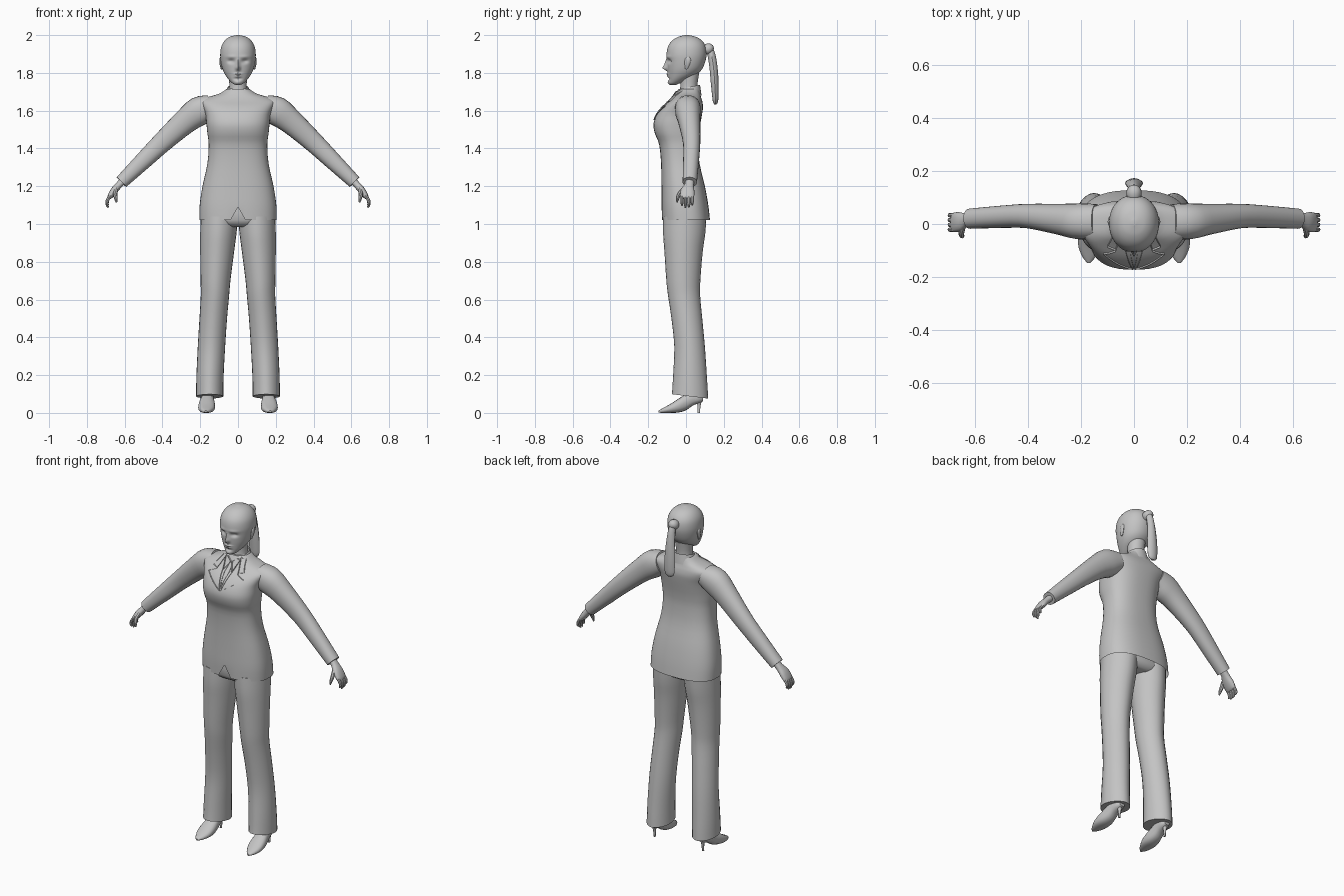
import bpy, bmesh, math
from mathutils import Vector
from mathutils.bvhtree import BVHTree

if "Cube" in bpy.data.objects:
    bpy.data.objects.remove(bpy.data.objects["Cube"])

grey = bpy.data.materials.new("plain_grey")
grey.use_nodes = True
grey.diffuse_color = (0.55, 0.55, 0.55, 1)
grey.node_tree.nodes["Principled BSDF"].inputs["Base Color"].default_value = grey.diffuse_color

SIDES = (("left", 1), ("right", -1))


def finish(name, bm, angle=40):
    bmesh.ops.recalc_face_normals(bm, faces=bm.faces)
    mesh = bpy.data.meshes.new(name)
    bm.to_mesh(mesh)
    bm.free()
    mesh.materials.append(grey)
    ob = bpy.data.objects.new(name, mesh)
    bpy.context.scene.collection.objects.link(ob)
    bpy.ops.object.select_all(action='DESELECT')
    ob.select_set(True)
    bpy.context.view_layer.objects.active = ob
    bpy.ops.object.shade_smooth_by_angle(angle=math.radians(angle))
    return ob


def resample(rows, steps):
    """Catmull-Rom interpolation of rows of numbers."""
    if steps < 2:
        return rows
    out = []
    for i in range(len(rows) - 1):
        quad = zip(rows[max(i - 1, 0)], rows[i], rows[i + 1], rows[min(i + 2, len(rows) - 1)])
        quad = list(quad)
        for k in range(steps):
            t = k / steps
            out.append([b + t * ((c - a) + t * ((2*a - 5*b + 4*c - d) + t * (3*b - a - 3*c + d))) / 2
                        for a, b, c, d in quad])
    return out + [rows[-1]]


def sweep(name, rows, ref=(0, 1, 0), along=None, n=16, power=2, steps=3, caps=(1, 1), shape=None, angle=40):
    """Loft rounded sections: each row is centre x, y, z, radius across, radius along ref."""
    rows = resample(rows, steps)
    bm = bmesh.new()
    rings = []
    for i, (x, y, z, ru, rv) in enumerate(rows):
        a, b = rows[max(i - 1, 0)], rows[min(i + 1, len(rows) - 1)]
        d = Vector(along) if along else (Vector(b[:3]) - Vector(a[:3])).normalized()
        v = Vector(ref)
        v = (v - d * v.dot(d)).normalized()
        u = v.cross(d)
        ring = []
        for k in range(n):
            t = math.tau * k / n
            c, s = math.cos(t), math.sin(t)
            c, s = [math.copysign(abs(q) ** (2 / power), q) if abs(q) > 1e-6 else 0 for q in (c, s)]
            p = Vector((x, y, z)) + u * (ru * c) + v * (rv * s)
            ring.append(bm.verts.new(p))
        rings.append(ring)
    for r, q in zip(rings, rings[1:]):
        for k in range(n):
            bm.faces.new((r[k], r[(k + 1) % n], q[(k + 1) % n], q[k]))
    for wanted, ring in zip(caps, (rings[0], rings[-1])):
        if wanted:
            bm.faces.new(ring)
    if shape:
        for vert in bm.verts:
            shape(vert.co)
    return finish(name, bm, angle)


def slices(name, rows, **options):
    """Loft of level sections: each row is z, low x, high x, front y, back y."""
    rows = [((a + b) / 2, (f + k) / 2, z, abs(b - a) / 2, (k - f) / 2) for z, a, b, f, k in rows]
    return sweep(name, rows, along=(0, 0, 1), **options)


def level(rows):
    return [(z, -w, w, f, b) for z, w, f, b in rows]


# Jacket body, open at the hem with a notch in the front
def hem_notch(p):
    if p.y < 0 and p.z < 1.09:
        p.z = max(p.z, 1.09 - 1.8 * abs(p.x))


jacket = slices("jacket", level([
    (1.02, .205, -.127, .127), (1.1, .203, -.13, .118), (1.2, .188, -.13, .1),
    (1.32, .162, -.132, .072), (1.42, .155, -.142, .064), (1.48, .162, -.165, .068),
    (1.53, .167, -.172, .076), (1.58, .172, -.155, .085), (1.62, .188, -.125, .09),
    (1.65, .2, -.09, .086), (1.67, .165, -.07, .08), (1.69, .1, -.055, .075),
    (1.715, .06, -.04, .07)]), n=48, power=2.5, caps=(0, 1), shape=hem_notch)

# Hips inside the jacket
slices("trouser_seat", level([(.985, .1, -.08, .07), (1.02, .185, -.115, .1), (1.15, .18, -.115, .095)]),
       n=32, power=2.4)

# Lapels and shirt collar as thin plates laid on the chest
bm = bmesh.new()
bm.from_mesh(jacket.data)
chest = BVHTree.FromBMesh(bm)
bm.free()


def plate(name, outline, s, gap):
    bm = bmesh.new()
    bm.faces.new([bm.verts.new((s * x, 0, z)) for x, z in outline])
    bmesh.ops.triangulate(bm, faces=bm.faces)
    bmesh.ops.subdivide_edges(bm, edges=bm.edges, cuts=5, use_grid_fill=True)
    for v in bm.verts:
        hit = chest.ray_cast(Vector((v.co.x, -1, v.co.z)), Vector((0, 1, 0)))[0]
        v.co.y = (hit.y if hit else -.04) - gap
    front = list(bm.faces)
    extra = bmesh.ops.extrude_face_region(bm, geom=front)["geom"]
    for v in extra:
        if isinstance(v, bmesh.types.BMVert):
            v.co.y += gap + .002
    bmesh.ops.delete(bm, geom=[f for f in front if f.is_valid], context='FACES_ONLY')
    bmesh.ops.delete(bm, geom=[e for e in bm.edges if not e.link_faces], context='EDGES')
    finish(name, bm, 35)


for side, s in SIDES:
    plate(side + "_lapel", [(.004, 1.55), (.115, 1.622), (.07, 1.64), (.048, 1.7)], s, .006)
    plate(side + "_upper_collar", [(.07, 1.644), (.1, 1.652), (.07, 1.705), (.045, 1.71)], s, .007)
    plate(side + "_shirt_collar", [(.002, 1.685), (.028, 1.645), (.048, 1.7), (.03, 1.705)], s, .009)
plate("neck_tie", [(0, 1.56), (.014, 1.64), (.008, 1.685), (-.008, 1.685), (-.014, 1.64)], 1, .004)


# Standing collar, higher at the back of the neck
def collar_tilt(p):
    p.z += .2 * (p.y - .03)


slices("collar", level([(1.67, .085, -.062, .082), (1.7, .068, -.052, .078), (1.728, .054, -.04, .074)]),
       n=32, caps=(0, 0), shape=collar_tilt)
slices("neck", level([(1.66, .055, -.04, .065), (1.73, .046, -.03, .06), (1.8, .05, -.035, .07)]), n=24)

# Head with sculpted face: x, z, width, height, push in y
FEATURES = [(0, 1.826, .01, .014, -.024), (0, 1.85, .008, .02, -.013),
            (.036, 1.862, .017, .011, .013), (-.036, 1.862, .017, .011, .013),
            (.036, 1.885, .026, .008, -.004), (-.036, 1.885, .026, .008, -.004),
            (0, 1.793, .02, .005, -.01), (0, 1.782, .017, .005, -.008),
            (0, 1.768, .02, .006, .005), (0, 1.75, .018, .01, -.006)]


def face(p):
    x, z = p.x, p.z
    if p.y < -.03:
        for fx, fz, w, h, push in FEATURES:
            p.y += push * math.exp(-((x - fx) / w) ** 2 - ((z - fz) / h) ** 2)


slices("head", level([
    (1.737, .014, -.085, -.05), (1.745, .03, -.09, -.03), (1.765, .05, -.092, .01),
    (1.79, .068, -.094, .055), (1.82, .082, -.097, .085), (1.86, .091, -.1, .102),
    (1.9, .094, -.103, .109), (1.94, .088, -.095, .104), (1.97, .071, -.074, .086),
    (1.99, .045, -.043, .055), (2.0, .008, -.005, .015)]), n=72, steps=8, power=2.1, shape=face)

# Ponytail with its band
slices("ponytail", level([
    (1.633, .014, .15, .162), (1.65, .03, .142, .17), (1.7, .034, .136, .173),
    (1.76, .033, .13, .172), (1.83, .027, .124, .167), (1.9, .021, .113, .155),
    (1.94, .016, .105, .138)]), n=12, power=1.7)
sweep("hair_band", [(0, .09, 1.92, .024, .024), (0, .118, 1.927, .029, .029),
                    (0, .137, 1.925, .022, .022), (0, .146, 1.922, .005, .005)], ref=(1, 0, 0))

for side, s in SIDES:
    def limb(part, rows, **options):
        sweep(side + "_" + part, [(s * x, *rest) for x, *rest in rows], **options)

    def level_limb(part, rows, **options):
        slices(side + "_" + part, [(z, s * a, s * b, f, k) for z, a, b, f, k in rows], **options)

    # Ear
    limb("ear", [(.087, .0, 1.82, .004, .006), (.091, .006, 1.845, .006, .013),
                 (.093, .01, 1.87, .006, .016), (.09, .01, 1.885, .003, .008)], n=12)

    # Sleeve
    limb("sleeve", [(.14, .01, 1.625, .06, .065), (.205, .01, 1.598, .077, .068),
                    (.28, .018, 1.542, .066, .058), (.4, .03, 1.433, .054, .046),
                    (.5, .027, 1.336, .046, .042), (.617, .02, 1.222, .036, .038)], n=24, power=2.2)

    # Hand, fingers and thumb
    limb("hand", [(.6, .02, 1.238, .02, .024), (.63, .017, 1.207, .018, .024),
                  (.655, .009, 1.178, .019, .036), (.677, .006, 1.147, .014, .037),
                  (.684, .006, 1.135, .008, .032)], power=2.3)
    for i, reach in enumerate((.042, .054, .056, .044)):
        y = .033 - .018 * i
        limb("finger_%d" % (i + 1), [(.676, y, 1.15, .009, .009), (.69, y, 1.128, .009, .0085),
                                     (.693, y, 1.142 - reach * .7, .008, .008),
                                     (.687, y, 1.142 - reach, .004, .004)], n=8)
    limb("thumb", [(.645, -.012, 1.185, .012, .012), (.65, -.035, 1.16, .011, .011),
                   (.647, -.045, 1.135, .009, .009), (.643, -.047, 1.115, .004, .004)], n=8)

    # Trouser leg with a slanted hem
    def hem_slant(p):
        if p.z < .095:
            p.z -= .12 * p.y

    level_limb("trouser_leg", [
        (.09, .078, .222, -.075, .117), (.2, .076, .22, -.068, .11), (.35, .068, .213, -.062, .1),
        (.5, .058, .204, -.077, .086), (.62, .047, .197, -.095, .075), (.7, .04, .198, -.104, .076),
        (.85, .021, .2, -.114, .088), (.95, .008, .2, -.121, .102), (1.04, .0, .198, -.12, .108)],
        n=24, power=1.85, shape=hem_slant)

    # Ankle, pointed shoe and thin heel
    level_limb("ankle", [(.07, .135, .193, -.0, .075), (.2, .13, .19, -.01, .07)], steps=1)
    shoe = [(.09, .062, .085, .016), (.07, .052, .108, .028), (.035, .038, .115, .033),
            (0, .014, .1, .037), (-.04, .002, .075, .044), (-.085, 0, .046, .042),
            (-.125, 0, .024, .024), (-.146, .002, .012, .006)]
    limb("shoe", [(.163 - .05 * y, y, (lo + hi) / 2, (hi - lo) / 2, w) for y, lo, hi, w in shoe],
         ref=(1, 0, 0), along=(0, -1, 0), power=2.4)
    limb("heel", [(.16, .07, .075, .02, .018), (.16, .069, .04, .008, .009), (.16, .067, 0, .006, .007)], n=10)
